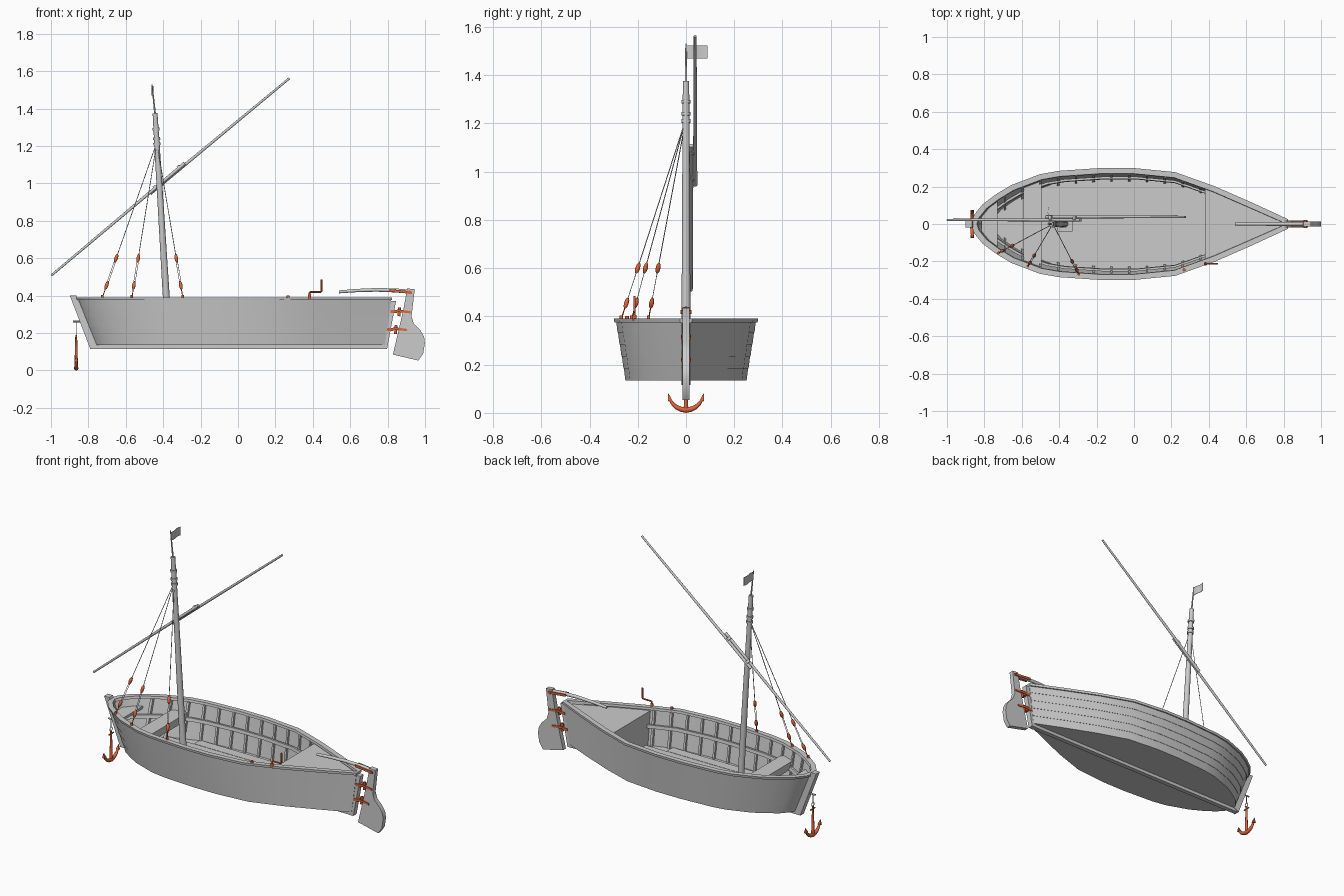
import bpy, bmesh, math
from mathutils import Vector

if "Cube" in bpy.data.objects:
    bpy.data.objects.remove(bpy.data.objects["Cube"])

red = bpy.data.materials.new("red_metal")
red.diffuse_color = (0.75, 0.13, 0.04, 1)
red.use_nodes = True
red.node_tree.nodes["Principled BSDF"].inputs["Base Color"].default_value = red.diffuse_color

# ---------- helpers ----------
def finish(name, bm, mat=None):
    bmesh.ops.recalc_face_normals(bm, faces=bm.faces)
    me = bpy.data.meshes.new(name)
    bm.to_mesh(me)
    bm.free()
    ob = bpy.data.objects.new(name, me)
    bpy.context.collection.objects.link(ob)
    if mat:
        me.materials.append(mat)
    return ob

def loft(name, rings, mat=None, cyclic=False):
    """Skin closed rings of equal length; cap the ends or join them up."""
    bm = bmesh.new()
    vs = [[bm.verts.new(p) for p in r] for r in rings]
    n = len(vs[0])
    pairs = list(zip(vs, vs[1:])) + ([(vs[-1], vs[0])] if cyclic else [])
    for a, b in pairs:
        for i in range(n):
            j = (i + 1) % n
            bm.faces.new((a[i], a[j], b[j], b[i]))
    if not cyclic:
        bm.faces.new(vs[0])
        bm.faces.new(vs[-1])
    return finish(name, bm, mat)

def plate(name, outline, half, mat=None):
    """Side-view (x, z) outline given a thickness across y."""
    return loft(name, [[(x, s * half, z) for x, z in outline] for s in (-1, 1)], mat)

def box(name, a, b, mat=None):
    return loft(name, [[(a[0], a[1], z), (b[0], a[1], z), (b[0], b[1], z), (a[0], b[1], z)]
                       for z in (a[2], b[2])], mat)

def rod(name, pts, radii, mat=None, sides=12):
    """Round bar through points, one radius per point."""
    pts = [Vector(p) for p in pts]
    if not isinstance(radii, (list, tuple)):
        radii = [radii] * len(pts)
    rings = []
    t0 = (pts[1] - pts[0]).normalized()
    side = t0.orthogonal().normalized()
    for i, p in enumerate(pts):
        t = (pts[min(i + 1, len(pts) - 1)] - pts[max(i - 1, 0)]).normalized()
        side = (side - t * side.dot(t)).normalized()
        up = t.cross(side)
        rings.append([p + radii[i] * (side * math.cos(k * math.tau / sides) + up * math.sin(k * math.tau / sides))
                      for k in range(sides)])
    return loft(name, rings, mat)

# ---------- hull shape ----------
PLAN = [(-.86, 0), (-.845, .045), (-.80, .10), (-.73, .152), (-.65, .20), (-.5, .257), (-.4, .275),
        (-.18, .29), (0, .29), (.22, .268), (.43, .193), (.62, .11), (.82, .018)]
Z0, Z1 = 0.135, 0.383

def edge(v, d):
    """Half outline at height v (0 bottom, 1 top), moved inward by d."""
    pts = []
    for x, y in PLAN:
        u = (x + .86) / 1.68
        pts.append((x * v + (-.76 + 1.545 * u) * (1 - v), y * (.86 + .14 * v)))
    out = []
    for i, (x, y) in enumerate(pts):
        a = pts[i - 1] if i else (pts[1][0], -pts[1][1])
        b = pts[min(i + 1, len(pts) - 1)]
        t = Vector((b[0] - a[0], b[1] - a[1])).normalized()
        out.append((x + t.y * d, max(y - t.x * d, 0 if i == 0 else .002)))
    return out

def ring(v, d):
    e, z = edge(v, d), Z0 + (Z1 - Z0) * v
    return [(x, y, z) for x, y in e] + [(x, -y, z) for x, y in reversed(e[1:])]

def half(x, v, d):
    e = edge(v, d)
    for (xa, ya), (xb, yb) in zip(e, e[1:]):
        if xa <= x <= xb:
            return ya + (yb - ya) * (x - xa) / (xb - xa)
    return .002

def slab(name, x0, x1, v0, v1, d=.01, n=10):
    """Block filling the hull between two stations and two heights."""
    xs = [x0 + (x1 - x0) * i / n for i in range(n + 1)]
    return loft(name, [[(x, s * half(x, v, d), Z0 + (Z1 - Z0) * v)
                        for s, row in ((1, xs), (-1, xs[::-1])) for x in row] for v in (v0, v1)])

# Hull shell with lapped strakes, inner skin and floor
rings = []
for i in range(5):
    rings += [ring(i / 5, -.002), ring((i + 1) / 5, 0)]
loft("hull", rings + [ring(1, .012), ring(.12, .012)])
# Gunwale and inner stringer
loft("gunwale", [ring(.97, -.008), ring(1.03, -.008), ring(1.03, .022), ring(.97, .022)], cyclic=True)
loft("stringer", [ring(.56, .022), ring(.64, .022), ring(.64, .034), ring(.56, .034)], cyclic=True)

# Ribs
for i in range(15):
    x = -.69 + i * .095
    if x > .4:
        break
    for s in (-1, 1):
        loft("rib", [[(x + dx, s * half(x + dx, v, d), Z0 + (Z1 - Z0) * v)
                      for dx, d in ((-.006, .008), (.006, .008), (.006, .026), (-.006, .026))]
                     for v in (.1, .98)])

# Floor boards
for i in range(-3, 4):
    y = (abs(i) + .5) * .062
    xs = [k * .01 for k in range(-74, 39) if half(k * .01, .15, .014) > y]
    box("floor_board", (xs[0], i * .062 - .0295, .16), (xs[-1], i * .062 + .0295, .172))

# Decks, bulkhead and bench
slab("bow_deck", -.815, -.73, .74, .80)
slab("bench", -.59, -.495, .56, .74)
slab("stern_deck", .38, .81, .88, .94)
slab("stern_bulkhead", .38, .392, .1, .9, n=1)

# Keel, stem and sternpost
plate("keel", [(-.79, .115), (.79, .115), (.79, .14), (-.77, .14)], .014)
plate("stem", [(-.90, .402), (-.865, .402), (-.85, .37), (-.755, .135), (-.79, .115)], .018)
plate("sternpost", [(.81, .372), (.845, .372), (.797, .115), (.765, .115)], .016)

# ---------- mast ----------
def mast(z, off=0):
    return (-.384 - .061 * (z - .4), off, z)

rod("mast", [mast(.16), mast(.5), mast(1.2), mast(1.375)], [.019, .018, .0145, .013], sides=16)
box("mast_step", (-.41, -.04, .165), (-.33, .04, .19))
for z in (1.21, 1.24, 1.29):
    rod("mast_band", [mast(z - .007), mast(z + .007)], .0195, sides=16)
rod("flag_pole", [mast(1.37), (-.46, 0, 1.53)], [.005, .003])
# Flag with a slight wave
fl = [(.0035 * math.sin(i * 1.1), .09 * i / 6) for i in range(7)]
loft("flag", [[(-.457 + w + o, y, z) for o, row in ((-.001, fl), (.001, fl[::-1])) for w, y in row]
              for z in (1.47, 1.522)])

# Two-part yard with lashings
lo0, lo1 = Vector((-.998, .022, .508)), Vector((-.285, .022, 1.108))
hi0, hi1 = Vector((-.47, .038, .945)), Vector((.275, .038, 1.562))
rod("lower_yard", [lo0, lo1], [.006, .009])
rod("upper_yard", [hi0, hi1], [.009, .006])
along = (lo1 - lo0).normalized()
for t in (.78, .96):
    p = lo0.lerp(lo1, t) + Vector((0, .008, 0))
    rod("yard_lashing", [p - along * .008, p + along * .008], .014)

# ---------- stays with tackle blocks ----------
for end in ((-.725, -.155, .39), (-.567, -.225, .39), (-.295, -.268, .39)):
    top, end = Vector(mast(1.22)), Vector(end)
    at = lambda z: end.lerp(top, (z - .39) / .83)
    rod("stay", [at(.6), top], .002, sides=6)
    for o in (-.004, .004):
        rod("tackle_rope", [at(.45) + Vector((o, 0, 0)), at(.6) + Vector((o, 0, 0))], .0014, sides=6)
    for z in (.455, .6):
        rod("tackle_block", [at(z + h) for h in (-.022, -.014, 0, .014, .022)],
            [.003, .008, .01, .008, .003], red)
    rod("stay_hook", [end, at(.44)], .0025, red, 6)
    rod("stay_eye", [end - Vector((0, 0, .004)), end + Vector((0, 0, .014))], .007, red)

# ---------- rudder ----------
plate("rudder", [(.905, .438), (.945, .435), (.928, .29), (.94, .25), (.975, .215), (.995, .18), (.999, .145),
                 (.99, .09), (.965, .053), (.9, .068), (.828, .085), (.855, .2), (.885, .33)], .014)
rod("tiller", [(.54, 0, .42), (.63, 0, .427), (.74, 0, .431), (.84, 0, .428), (.93, 0, .42)],
    [.008, .009, .01, .011, .011])
for s in (-1, 1):
    plate("tiller_strap", [(.81, .421), (.93, .409), (.93, .423), (.81, .435)], .0025, red).location.y = s * .016
rod("tiller_bolt", [(.915, -.022, .418), (.915, .022, .418)], .009, red)
# Rudder hinges
for x, z in ((.83, .315), (.812, .22)):
    box("post_strap", (x - .015, -.02, z - .008), (x + .02, .02, z + .008), red)
    rod("hinge_pin", [(x + .03, 0, z - .025), (x + .034, 0, z + .022)], .008, red)
    for s in (-1, 1):
        plate("rudder_strap", [(x + .02, z - .002), (x + .092, z + .002 - .012), (x + .092, z + .014 - .012),
                               (x + .02, z + .012)], .0025, red).location.y = s * .0165

# ---------- anchor ----------
ax = -.865
arc = [(ax, .072 * math.sin(a), .084 - .072 * math.cos(a)) for a in [math.radians(-80 + 16 * k) for k in range(11)]]
rod("anchor_arms", arc, [.003, .006, .008, .01, .011, .012, .011, .01, .008, .006, .003], red)
rod("anchor_shank", [(ax, 0, .015), (ax, 0, .19)], [.01, .005], red)
rod("anchor_stock", [(ax, -.022, .172), (ax, .022, .172)], .004, red)
for s in (-1, 1):
    rod("anchor_fluke", [(ax, s * .066, .05), (ax, s * .073, .08)], [.013, .001], red, 4)
rod("anchor_ring", [(ax, .012 * math.cos(k * math.tau / 12), .2 + .012 * math.sin(k * math.tau / 12))
                    for k in range(13)], .0025, sides=6)
rod("anchor_rope", [(ax, 0, .21), (ax, 0, .262)], .002, sides=6)
rod("anchor_peg", [(-.883, 0, .262), (-.81, 0, .262)], .005)

# ---------- crank and knob on the gunwale ----------
rod("crank", [(.382, -.213, .385), (.382, -.213, .415), (.384, -.213, .419), (.443, -.213, .419),
              (.446, -.213, .423), (.446, -.213, .485)], .0045, red)
rod("crank_base", [(.382, -.213, .383), (.382, -.213, .405)], .009, red)
rod("gunwale_knob", [(.268, -.245, .385), (.268, -.245, .402)], .008, red)

# Smooth shading with sharp edges kept
bpy.ops.object.select_all(action='SELECT')
bpy.context.view_layer.objects.active = bpy.data.objects["hull"]
bpy.ops.object.shade_smooth_by_angle(angle=math.radians(35))
